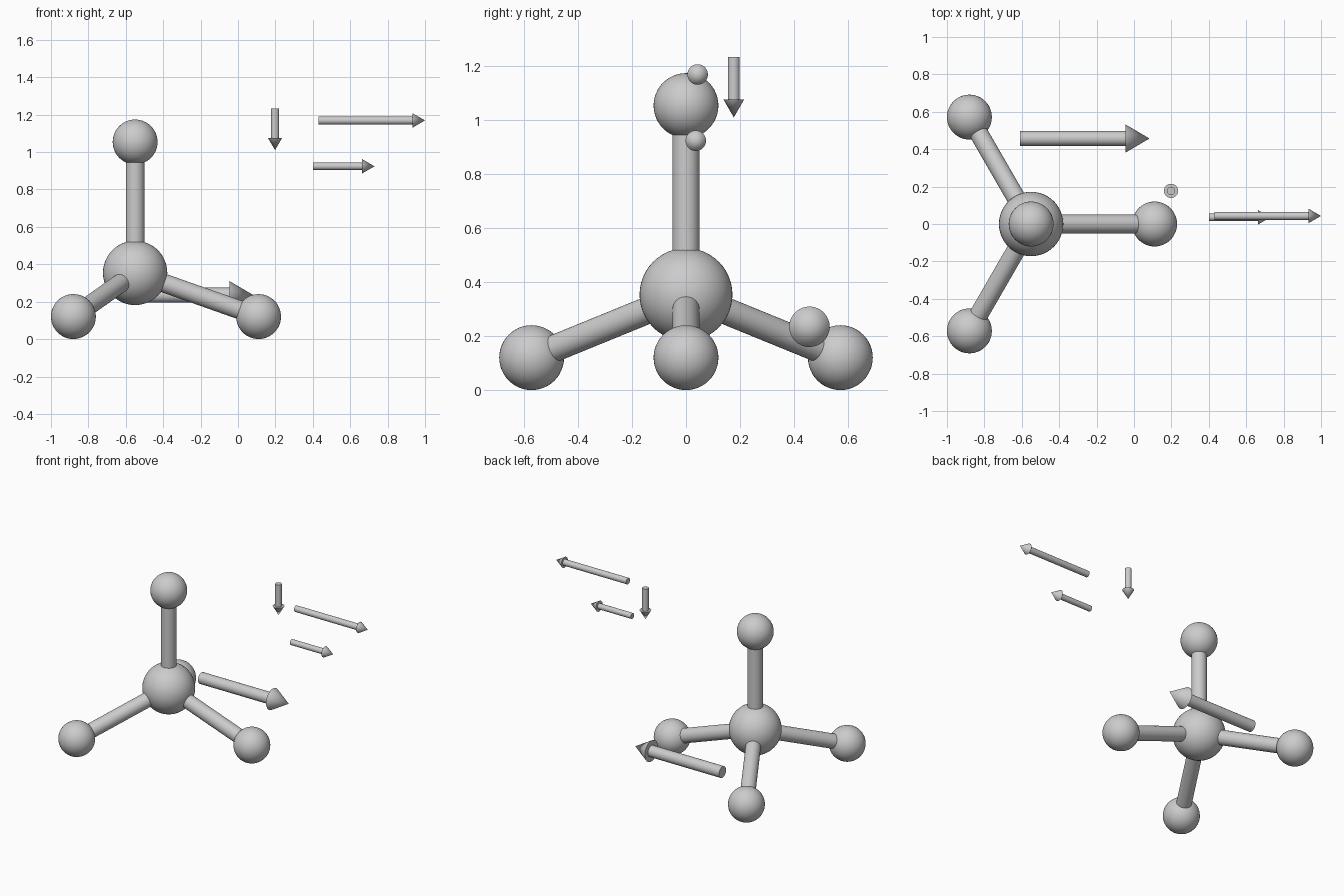
import bpy
import math
from mathutils import Vector

if "Cube" in bpy.data.objects:
    bpy.data.objects.remove(bpy.data.objects["Cube"])


def finish(name):
    ob = bpy.context.object
    ob.name = name
    bpy.ops.object.shade_smooth_by_angle(angle=math.radians(35))
    return ob


def sphere(name, loc, r):
    bpy.ops.mesh.primitive_uv_sphere_add(segments=48, ring_count=24, radius=r, location=loc)
    return finish(name)


def taper(name, a, b, r1, r2):
    # cylinder or cone running from a to b
    a, b = Vector(a), Vector(b)
    d = b - a
    bpy.ops.mesh.primitive_cone_add(vertices=32, radius1=r1, radius2=r2, depth=d.length,
                                    location=(a + b) / 2,
                                    rotation=d.to_track_quat('Z', 'Y').to_euler())
    return finish(name)


def arrow(name, tail, tip, shaft_r, head_r, head_len):
    tail, tip = Vector(tail), Vector(tip)
    neck = tip - (tip - tail).normalized() * head_len
    taper(name + "_shaft", tail, neck, shaft_r, shaft_r)
    taper(name + "_head", neck, tip, head_r, 0)


# Central atom
core = Vector((-0.55, 0, 0.354))
sphere("central_atom", core, 0.172)

# Four outer atoms in a tetrahedron, each with its bond
bond_len = 0.7
directions = [Vector((0, 0, 1))]
for i in range(3):
    t = math.radians(120 * i)
    c = math.sqrt(8) / 3
    directions.append(Vector((c * math.cos(t), c * math.sin(t), -1 / 3)))
for i, d in enumerate(directions):
    end = core + d * bond_len
    sphere(f"outer_atom_{i}", end, 0.12)
    taper(f"bond_{i}", core, end, 0.05, 0.05)

# Arrows: one large, two small horizontal, one small pointing down
arrow("large_arrow", (-0.61, 0.457, 0.235), (0.083, 0.457, 0.235), 0.04, 0.075, 0.128)
arrow("upper_arrow", (0.43, 0.043, 1.169), (1.0, 0.043, 1.169), 0.022, 0.038, 0.066)
arrow("lower_arrow", (0.40, 0.036, 0.924), (0.73, 0.036, 0.924), 0.02, 0.038, 0.066)
arrow("down_arrow", (0.198, 0.177, 1.234), (0.198, 0.177, 1.01), 0.022, 0.038, 0.066)
